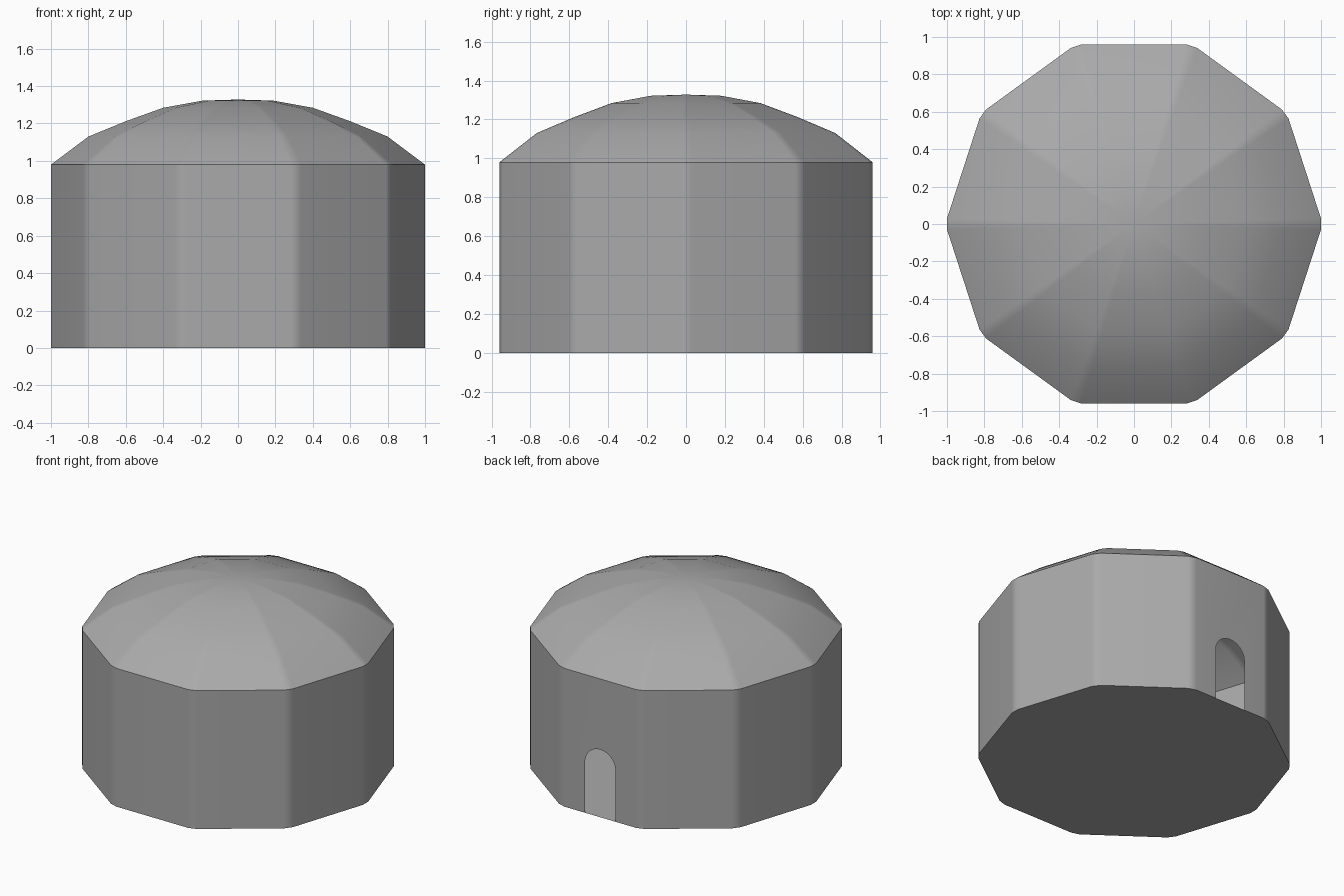
import bpy
import bmesh
from math import sin, cos, pi, radians
from mathutils import Vector

if "Cube" in bpy.data.objects:
    bpy.data.objects.remove(bpy.data.objects["Cube"])

SIDES = 10
STEP = 2 * pi / SIDES
CHAMFER = 0.031
APOTHEM = 0.96
CORNER = APOTHEM / cos(STEP / 2)
WALL_TOP = 0.98
DOOR_HALF, DOOR_SPRING, DOOR_SIDE = 0.12, 0.36, 2

stone = bpy.data.materials.new("plain grey")
stone.use_nodes = True
grey = (0.4, 0.4, 0.4, 1)
stone.diffuse_color = grey
stone.node_tree.nodes["Principled BSDF"].inputs["Base Color"].default_value = grey


def ring(bm, scale, z):
    """Ten-sided outline with each corner clipped into two points."""
    points = []
    for k in range(SIDES):
        corner = Vector((cos(k * STEP), sin(k * STEP), 0)) * CORNER
        for side in (-1, 1):
            other = Vector((cos((k + side) * STEP), sin((k + side) * STEP), 0)) * CORNER
            p = (corner + (other - corner).normalized() * CHAMFER) * scale
            points.append(bm.verts.new((p.x, p.y, z)))
    return points


def finish(name, bm):
    mesh = bpy.data.meshes.new(name)
    bm.to_mesh(mesh)
    bm.free()
    mesh.materials.append(stone)
    obj = bpy.data.objects.new(name, mesh)
    bpy.context.collection.objects.link(obj)
    bpy.ops.object.select_all(action='DESELECT')
    obj.select_set(True)
    bpy.context.view_layer.objects.active = obj
    bpy.ops.object.shade_smooth_by_angle(angle=radians(30))
    weighted = obj.modifiers.new("even shading", 'WEIGHTED_NORMAL')
    weighted.keep_sharp = True
    return obj


# Thin walls, with an arched doorway notched into the back side
bm = bmesh.new()
low, high = ring(bm, 1, 0), ring(bm, 1, WALL_TOP)
count = len(low)
for i in range(count):
    j = (i + 1) % count
    doorway = []
    if i == 2 * DOOR_SIDE + 1:
        outline = [(DOOR_HALF, 0)]
        outline += [(DOOR_HALF * cos(pi * a / 12), DOOR_SPRING + DOOR_HALF * sin(pi * a / 12))
                    for a in range(13)]
        outline.append((-DOOR_HALF, 0))
        doorway = [bm.verts.new((x, APOTHEM, z)) for x, z in outline]
    bm.faces.new([low[i]] + doorway + [low[j], high[j], high[i]])
finish("walls", bm)

# Floor
bm = bmesh.new()
bm.faces.new(list(reversed(ring(bm, 1, 0))))
finish("floor", bm)

# Faceted dome roof
bm = bmesh.new()
profile = [(1, WALL_TOP), (0.8, 1.13), (0.6, 1.212), (0.4, 1.284), (0.19, 1.322)]
rings = [ring(bm, r, z) for r, z in profile]
for a, b in zip(rings, rings[1:]):
    for i in range(count):
        j = (i + 1) % count
        bm.faces.new((a[i], a[j], b[j], b[i]))
peak = bm.verts.new((0, 0, 1.328))
for i in range(count):
    bm.faces.new((rings[-1][i], rings[-1][(i + 1) % count], peak))
finish("dome_roof", bm)
